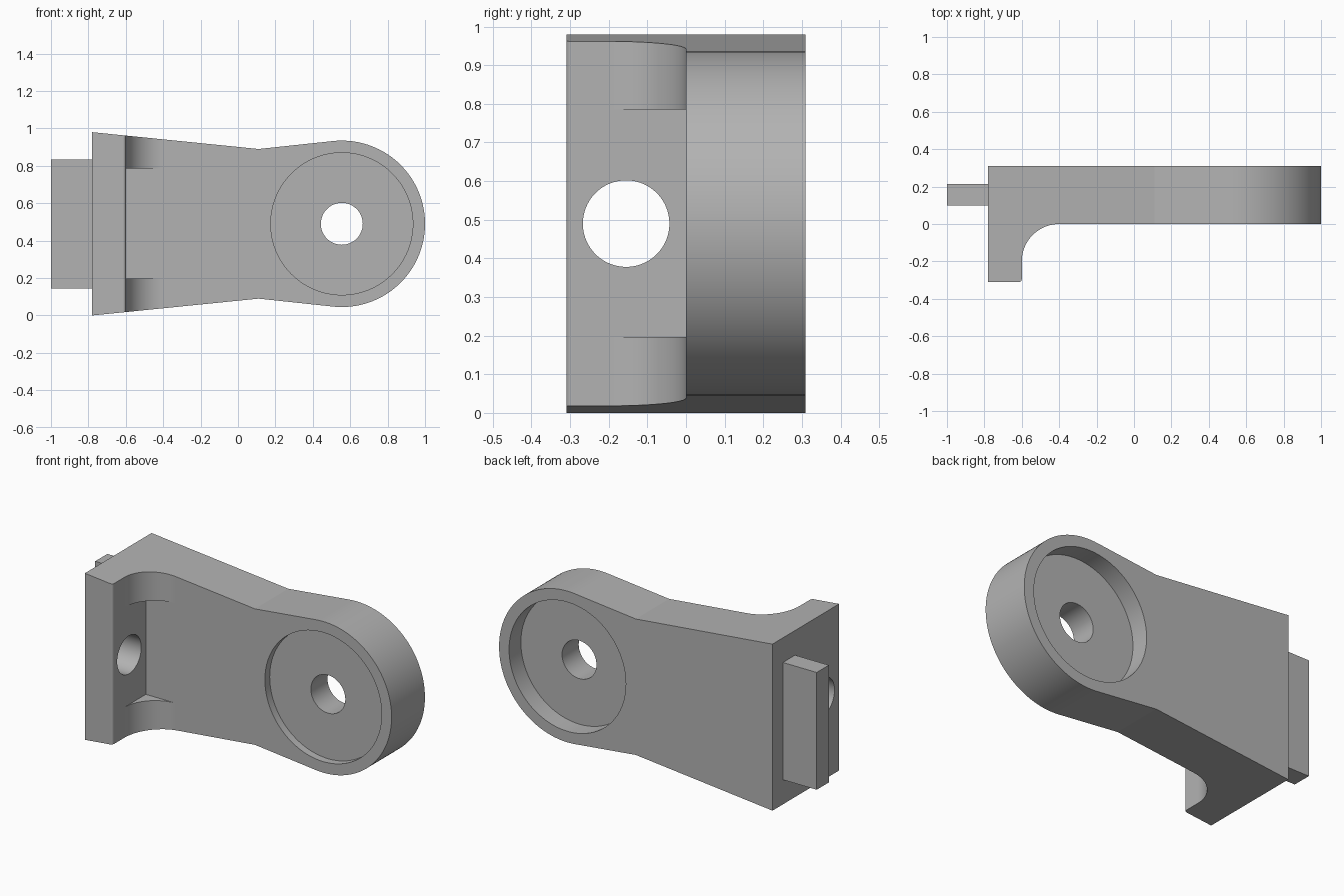
import bpy, bmesh, math
from mathutils import Matrix, Vector

cube = bpy.data.objects.get("Cube")
if cube:
    bpy.data.objects.remove(cube, do_unlink=True)

# One plain grey material
grey = bpy.data.materials.new("plain grey")
grey.use_nodes = True
colour = (0.45, 0.45, 0.45, 1)
grey.diffuse_color = colour
grey.node_tree.nodes["Principled BSDF"].inputs["Base Color"].default_value = colour


def arc(cx, cy, r, start, end, n):
    angles = [math.radians(start + (end - start) * i / n) for i in range(n + 1)]
    return [(cx + r * math.cos(a), cy + r * math.sin(a)) for a in angles]


def prism(name, points, axis, low, high):
    """Extrude a 2D profile along y (points are x, z) or z (points are x, y)."""
    bm = bmesh.new()
    place = (lambda p: (p[0], low, p[1])) if axis == "y" else (lambda p: (p[0], p[1], low))
    face = bm.faces.new([bm.verts.new(place(p)) for p in points])
    top = bmesh.ops.extrude_face_region(bm, geom=[face])["geom"]
    move = Vector((0, high - low, 0) if axis == "y" else (0, 0, high - low))
    bmesh.ops.translate(bm, vec=move, verts=[g for g in top if isinstance(g, bmesh.types.BMVert)])
    return finish(name, bm)


def cylinder(name, centre, radius, length, axis):
    bm = bmesh.new()
    turn = Matrix.Rotation(math.pi / 2, 4, "X" if axis == "y" else "Y")
    bmesh.ops.create_cone(bm, cap_ends=True, segments=96, radius1=radius, radius2=radius,
                          depth=length, matrix=Matrix.Translation(centre) @ turn)
    return finish(name, bm)


def finish(name, bm):
    bmesh.ops.recalc_face_normals(bm, faces=bm.faces)
    mesh = bpy.data.meshes.new(name)
    bm.to_mesh(mesh)
    bm.free()
    mesh.materials.append(grey)
    obj = bpy.data.objects.new(name, mesh)
    bpy.context.collection.objects.link(obj)
    return obj


def cut(body, cutter):
    cutter.hide_render = True
    mod = body.modifiers.new("cut", "BOOLEAN")
    mod.operation, mod.solver, mod.object = "DIFFERENCE", "EXACT", cutter
    bpy.context.view_layer.update()
    result = bpy.data.meshes.new_from_object(body.evaluated_get(bpy.context.evaluated_depsgraph_get()))
    body.modifiers.clear()
    body.data = result
    bpy.data.objects.remove(cutter, do_unlink=True)


# Tapered arm outline ending in a round eye
mid, eye_x, eye_r = 0.49, 0.555, 0.445
back, wall, half = -0.78, -0.6, 0.31
waist_x, waist = 0.11, 0.4
dx = waist_x - eye_x
tangent = math.degrees(math.atan2(waist, dx) - math.acos(eye_r / math.hypot(dx, waist)))
outline = [(back, 0), (waist_x, mid - waist)]
outline += arc(eye_x, mid, eye_r, -tangent, tangent, 72)
outline += [(waist_x, mid + waist), (back, 2 * mid)]
body = prism("bracket_body", outline, "y", -half, half)

# Clear the front down to the plate, leaving a filleted foot
tip = 0.015
outside = [(1.2, 0), (1.2, -0.5), (wall - tip, -0.5)]
rounded_tip = arc(wall - tip, -half + tip, tip, -90, 0, 10)
fillet = arc(wall + 0.2, -0.2, 0.2, 180, 90, 18)
cut(body, prism("fillet_cutter", outside + rounded_tip + fillet, "z", -0.5, 1.5))

# Square pocket between the two gussets
pocket = [(wall, 0), (wall, -0.2), (-0.3, -0.2), (-0.3, 0)]
cut(body, prism("pocket_cutter", pocket, "z", 0.197, 0.785))

# Eye recesses on both sides, eye bore and foot bolt hole
cut(body, cylinder("front_recess_cutter", (eye_x, -0.055, mid), 0.38, 0.2, "y"))
cut(body, cylinder("back_recess_cutter", (eye_x, 0.3, mid), 0.38, 0.2, "y"))
cut(body, cylinder("bore_cutter", (eye_x, 0, mid), 0.112, 2, "y"))
cut(body, cylinder("bolt_cutter", (-0.7, -0.155, mid), 0.112, 0.5, "x"))

# Tab on the end of the foot
tab = prism("end_tab", [(-1, 0.145), (-0.77, 0.145), (-0.77, 0.835), (-1, 0.835)], "y", 0.1, 0.213)

# Smooth curved faces while keeping real edges crisp
bpy.ops.object.select_all(action="DESELECT")
body.select_set(True)
bpy.context.view_layer.objects.active = body
bpy.ops.object.shade_smooth_by_angle(angle=math.radians(10))
weighted = body.modifiers.new("even normals", "WEIGHTED_NORMAL")
weighted.keep_sharp = True
